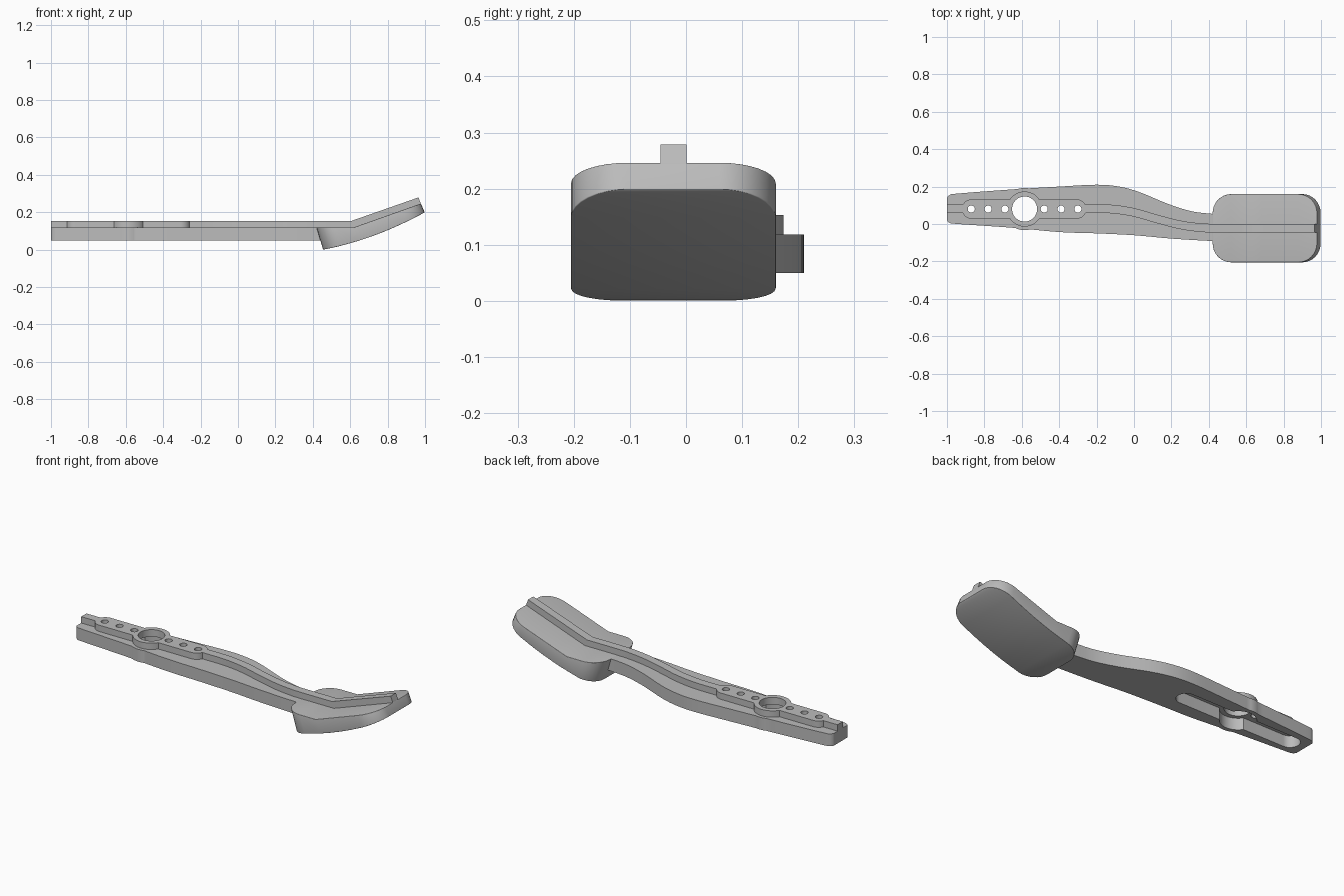
import bpy, bmesh
from math import cos, sin, pi, sqrt

if "Cube" in bpy.data.objects:
    bpy.data.objects.remove(bpy.data.objects["Cube"])

grey = bpy.data.materials.new("plain grey")
grey.use_nodes = True
colour = (0.5, 0.5, 0.5, 1)
grey.diffuse_color = colour
grey.node_tree.nodes["Principled BSDF"].inputs["Base Color"].default_value = colour


def finish(bm, name):
    bmesh.ops.recalc_face_normals(bm, faces=bm.faces)
    mesh = bpy.data.meshes.new(name)
    bm.to_mesh(mesh)
    bm.free()
    mesh.materials.append(grey)
    ob = bpy.data.objects.new(name, mesh)
    bpy.context.collection.objects.link(ob)
    return ob


def slab(name, outline, z0, z1):
    """Extrude a plan outline between two heights."""
    bm = bmesh.new()
    face = bm.faces.new([bm.verts.new((x, y, z0)) for x, y in outline])
    new = bmesh.ops.extrude_face_region(bm, geom=[face])["geom"]
    verts = [v for v in new if isinstance(v, bmesh.types.BMVert)]
    bmesh.ops.translate(bm, verts=verts, vec=(0, 0, z1 - z0))
    return finish(bm, name)


def loft(name, sections):
    """Skin a row of closed sections and cap both ends."""
    bm = bmesh.new()
    rings = [[bm.verts.new(p) for p in s] for s in sections]
    n = len(rings[0])
    for a, b in zip(rings, rings[1:]):
        for i in range(n):
            j = (i + 1) % n
            bm.faces.new((a[i], a[j], b[j], b[i]))
    bm.faces.new(rings[0])
    bm.faces.new(rings[-1])
    return finish(bm, name)


def stadium(x0, x1, y, r, n=24):
    """Slot outline; a circle when both centres agree."""
    right = [(x1 + r * cos(a), y + r * sin(a)) for a in (pi * (i / n - 0.5) for i in range(n + (x0 != x1)))]
    left = [(x0 - r * cos(a), y - r * sin(a)) for a in (pi * (i / n - 0.5) for i in range(n + (x0 != x1)))]
    return right + left


def smooth(pts, steps=5):
    """Smooth curve through plan points."""
    ext = [pts[0]] + pts + [pts[-1]]
    out = []
    for p, q, r, s in zip(ext, ext[1:], ext[2:], ext[3:]):
        for k in range(steps):
            t = k / steps
            out.append(tuple(0.5 * (2 * b + (c - a) * t + (2 * a - 5 * b + 4 * c - d) * t * t
                                    + (3 * b - a - 3 * c + d) * t ** 3)
                             for a, b, c, d in zip(p, q, r, s)))
    return out + [pts[-1]]


def apply(ob, kind, **settings):
    bpy.context.view_layer.objects.active = ob
    mod = ob.modifiers.new(kind.title(), kind)
    for key, value in settings.items():
        setattr(mod, key, value)
    bpy.ops.object.modifier_apply(modifier=mod.name)


def combine(ob, tool, operation):
    apply(ob, "BOOLEAN", object=tool, operation=operation, solver="EXACT")
    bpy.data.objects.remove(tool)


hub_x, hub_y = -0.585, 0.08
top, rib_top = 0.118, 0.153

# Lever arm with a gently curved outline
back = [(-1, 0.14), (-0.985, 0.155), (-0.94, 0.163), (-0.65, 0.185), (-0.4, 0.2), (-0.2, 0.21),
        (-0.08, 0.2), (0.03, 0.17), (0.18, 0.108), (0.3, 0.07), (0.4, 0.056), (0.5, 0.05)]
front = [(0.5, -0.092), (0.4, -0.09), (0.2, -0.078), (0, -0.06), (-0.2, -0.05), (-0.4, -0.043),
         (-0.65, -0.02), (-0.94, 0), (-0.985, 0.006), (-1, 0.02)]
arm = slab("lever_arm", smooth(back) + smooth(front), 0.05, top)
combine(arm, slab("hub_swell", stadium(hub_x, hub_x, hub_y, 0.113), 0.05, top), "UNION")

# Raised horn plate and hub ring
combine(arm, slab("horn_plate", stadium(-0.868, -0.307, hub_y, 0.052), 0.1, rib_top), "UNION")
combine(arm, slab("hub_ring", stadium(hub_x, hub_x, hub_y, 0.094), 0.1, rib_top), "UNION")

# Central rib that follows the arm and bends up over the pad
path = smooth([(-1, 0.082), (-0.6, 0.082), (-0.25, 0.082), (-0.12, 0.08), (0, 0.062), (0.12, 0.028),
               (0.24, -0.003), (0.34, -0.018), (0.42, -0.022), (0.605, -0.022)])
spine = [(x, x, y, 0.1, rib_top) for x, y in path]
spine.append((0.985, 0.965, -0.022, 0.226, 0.279))
rib = loft("rib", [[(xb, y - 0.023, zb), (xb, y + 0.023, zb), (xt, y + 0.023, zt), (xt, y - 0.023, zt)]
                   for xb, xt, y, zb, zt in spine])
combine(arm, rib, "UNION")

# Pocket below, hub bore and screw holes
combine(arm, slab("pocket", stadium(-0.91, -0.26, hub_y, 0.05), 0, 0.114), "DIFFERENCE")
combine(arm, slab("hub_pocket", stadium(hub_x, hub_x, hub_y, 0.09), 0, 0.114), "DIFFERENCE")
combine(arm, slab("bore", stadium(hub_x, hub_x, hub_y, 0.067), 0, 0.3), "DIFFERENCE")
for side in (-1, 1):
    for k in range(3):
        x = hub_x + side * (0.105 + 0.09 * k)
        combine(arm, slab("hole", stadium(x, x, hub_y, 0.019, 10), 0, 0.3), "DIFFERENCE")

# Foot pad: flat then rising top, curved underside, rounded plan corners
half, corner, mid = 0.1825, 0.1, -0.0225
length = 0.558
arc = [corner * (1 - cos(pi / 2 * i / 8)) for i in range(9)]
stations = arc + [0.198, 0.26, 0.32, 0.39] + [length - d for d in reversed(arc)]
sections = []
for d in stations:
    e = min(d, length - d)
    w = half if e >= corner else half - corner + sqrt(max(0, corner ** 2 - (corner - e) ** 2))
    v = d / length
    xt, xb = 0.42 + d, 0.455 + 0.543 * v
    zt = top + 0.0005 + max(0, xt - 0.618) * 0.355
    zb = 0.101 * v + 0.098 * v * v
    sections.append([(xb, mid - w, zb), (xb, mid + w, zb), (xt, mid + w, zt), (xt, mid - w, zt)])
pad = loft("foot_pad", sections)
apply(pad, "BEVEL", width=0.018, segments=4, limit_method="ANGLE", angle_limit=0.75)

# Smooth curved sides, keep crisp edges
for ob in (arm, pad):
    bpy.ops.object.select_all(action="DESELECT")
    ob.select_set(True)
    bpy.context.view_layer.objects.active = ob
    bpy.ops.object.shade_smooth_by_angle(angle=0.5)
